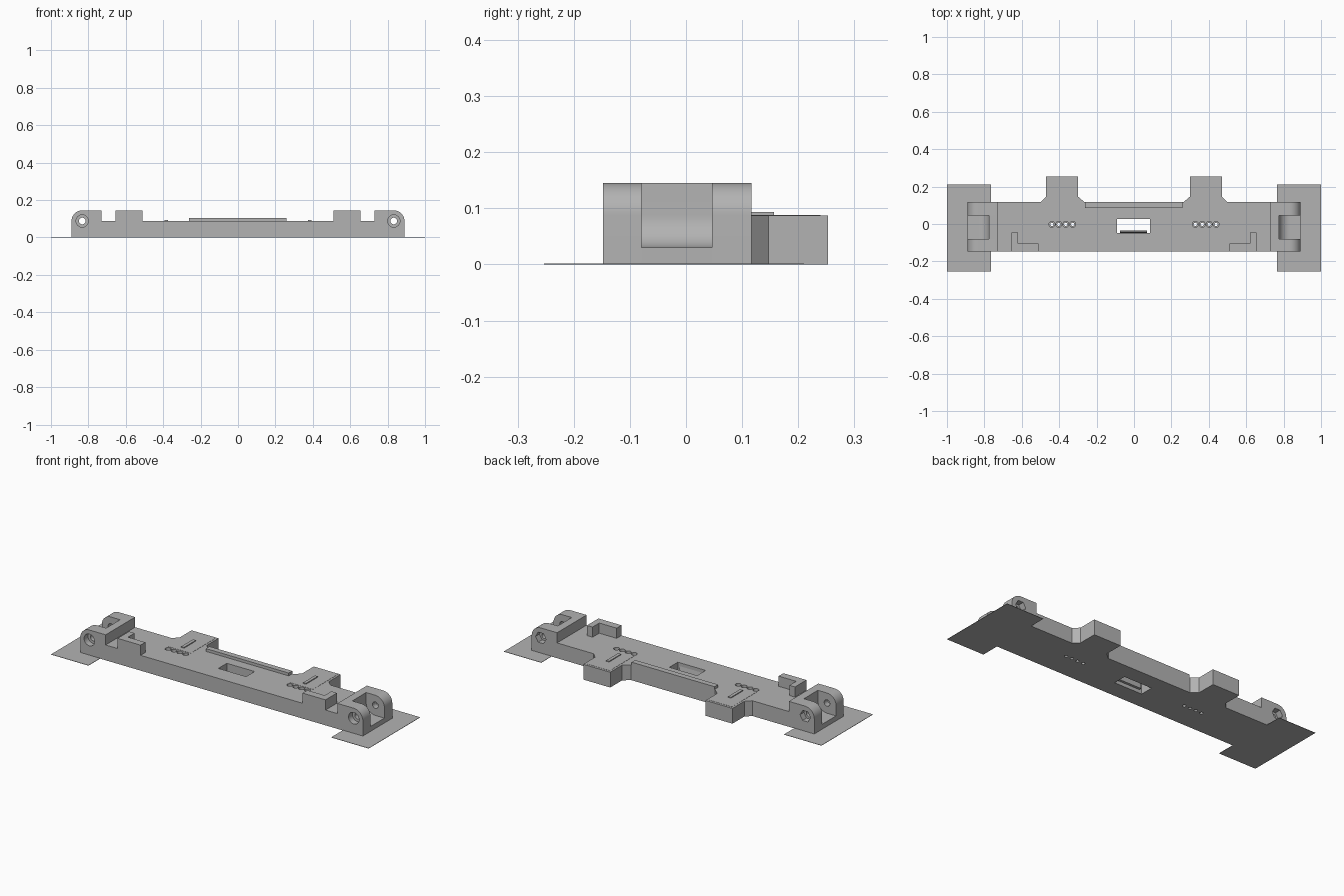
import bpy, bmesh
from math import cos, sin, pi
from mathutils import Vector

cube = bpy.data.objects.get("Cube")
if cube:
    bpy.data.objects.remove(cube)

grey = bpy.data.materials.new("plain_grey")
grey.use_nodes = True
GREY = (0.45, 0.45, 0.45, 1)
grey.diffuse_color = GREY
grey.node_tree.nodes["Principled BSDF"].inputs["Base Color"].default_value = GREY


def prism(name, outline, lo, hi, axis="z"):
    """Extrude an outline along z (points are x, y) or along y (points are x, z)."""
    bm = bmesh.new()
    place = (lambda a, b: (a, b, lo)) if axis == "z" else (lambda a, b: (a, lo, b))
    face = bm.faces.new([bm.verts.new(place(a, b)) for a, b in outline])
    top = bmesh.ops.extrude_face_region(bm, geom=[face])["geom"]
    step = Vector((0, 0, hi - lo)) if axis == "z" else Vector((0, hi - lo, 0))
    bmesh.ops.translate(bm, vec=step, verts=[v for v in top if isinstance(v, bmesh.types.BMVert)])
    bmesh.ops.recalc_face_normals(bm, faces=bm.faces)
    mesh = bpy.data.meshes.new(name)
    bm.to_mesh(mesh)
    bm.free()
    mesh.materials.append(grey)
    ob = bpy.data.objects.new(name, mesh)
    bpy.context.collection.objects.link(ob)
    return ob


def rect(x0, x1, y0, y1):
    return [(x0, y0), (x1, y0), (x1, y1), (x0, y1)]


def arc(cx, cy, r, a0, a1, n):
    return [(cx + r * cos(a0 + (a1 - a0) * i / n), cy + r * sin(a0 + (a1 - a0) * i / n))
            for i in range(n + 1)]


def circle(cx, cy, r, n=32):
    return arc(cx, cy, r, 0, 2 * pi, n)[:-1]


def select(ob):
    bpy.ops.object.select_all(action="DESELECT")
    ob.select_set(True)
    bpy.context.view_layer.objects.active = ob


def cut(ob, cutter):
    mod = ob.modifiers.new("cut", "BOOLEAN")
    mod.operation, mod.solver, mod.object = "DIFFERENCE", "EXACT", cutter
    select(ob)
    bpy.ops.object.modifier_apply(modifier=mod.name)
    bpy.data.objects.remove(cutter)


def finish(ob, mirror=True):
    select(ob)
    if mirror:
        mod = ob.modifiers.new("mirror", "MIRROR")
        mod.use_mirror_merge = False
        bpy.ops.object.modifier_apply(modifier=mod.name)
    bpy.ops.object.shade_smooth_by_angle(angle=0.6)


FRONT, BACK, DECK, TOP = -0.148, 0.117, 0.087, 0.145
END, INNER = 0.89, 0.73
PIVOT_X, PIVOT_Z = 0.833, 0.088
SLOT_FRONT, SLOT_BACK, SLOT_FLOOR = -0.079, 0.046, 0.03

# Deck with two rear tabs
half = [(INNER, FRONT), (INNER, BACK), (0.5, BACK), (0.47, 0.147), (0.47, 0.253),
        (0.3, 0.253), (0.3, 0.147), (0.265, BACK)]
deck = prism("deck", half + [(-x, y) for x, y in reversed(half)], 0, DECK)
cut(deck, prism("window_cutter", rect(-0.09, 0.085, -0.048, 0.028), -0.1, 0.2))

# Rows of countersunk pin holes
for side in (-1, 1):
    for i in range(4):
        x = side * (0.328 + 0.037 * i)
        cut(deck, prism("pin_cutter", circle(x, -0.002, 0.009, 16), -0.1, 0.2))
        cut(deck, prism("pin_cutter", circle(x, -0.002, 0.016, 16), DECK - 0.015, 0.2))
finish(deck, False)

# Sloping lip inside the window
lip = prism("window_lip", rect(-0.075, 0.07, -0.05, -0.034), 0.02, 0.06)
for v in lip.data.vertices:
    if v.co.z > 0.05 and v.co.y > -0.04:
        v.co.y, v.co.z = -0.044, 0.07
finish(lip, False)

# Raised rear rail
finish(prism("rear_rail", rect(-0.262, 0.26, 0.085, BACK), DECK - 0.01, 0.103), False)

# Corner stops
stop = [(0.655, FRONT), (0.655, -0.045), (0.62, -0.045), (0.62, -0.105),
        (0.51, -0.105), (0.51, FRONT)]
finish(prism("corner_stops", stop, DECK, TOP))

# Hinge cheeks with a rounded outer shoulder and pivot holes
shoulder = [(INNER, 0), (END, 0)] + arc(PIVOT_X, PIVOT_Z, END - PIVOT_X, 0, pi / 2, 12) + [(INNER, TOP)]
for name, y0, y1, recess, sides in (
        ("front_hinge_cheeks", FRONT, SLOT_FRONT, (FRONT - 0.1, FRONT + 0.035), 32),
        ("rear_hinge_cheeks", SLOT_BACK, BACK, (BACK - 0.035, BACK + 0.1), 6)):
    cheek = prism(name, shoulder, y0, y1, "y")
    cut(cheek, prism("bore_cutter", circle(PIVOT_X, PIVOT_Z, 0.018), -0.5, 0.5, "y"))
    cut(cheek, prism("recess_cutter", circle(PIVOT_X, PIVOT_Z, 0.033, sides), *recess, "y"))
    finish(cheek)

# Hinge core with a hollow rounded corner
core = ([(INNER, 0), (END, 0), (END, SLOT_FLOOR)]
        + arc(PIVOT_X, PIVOT_Z, PIVOT_Z - SLOT_FLOOR, -pi / 2, -pi, 12) + [(0.775, TOP), (INNER, TOP)])
finish(prism("hinge_cores", core, SLOT_FRONT, SLOT_BACK, "y"))

# Thin ground pads
finish(prism("ground_pads", rect(0.765, 1, -0.253, 0.21), 0, 0.002))

# Board outlines and slider bars on the tabs
board = prism("tab_boards", rect(0.312, 0.458, 0.02, 0.24), DECK - 0.01, DECK + 0.001)
finish(board)
finish(prism("slider_bars", rect(0.375, 0.393, 0.05, 0.157), DECK - 0.01, 0.093))
